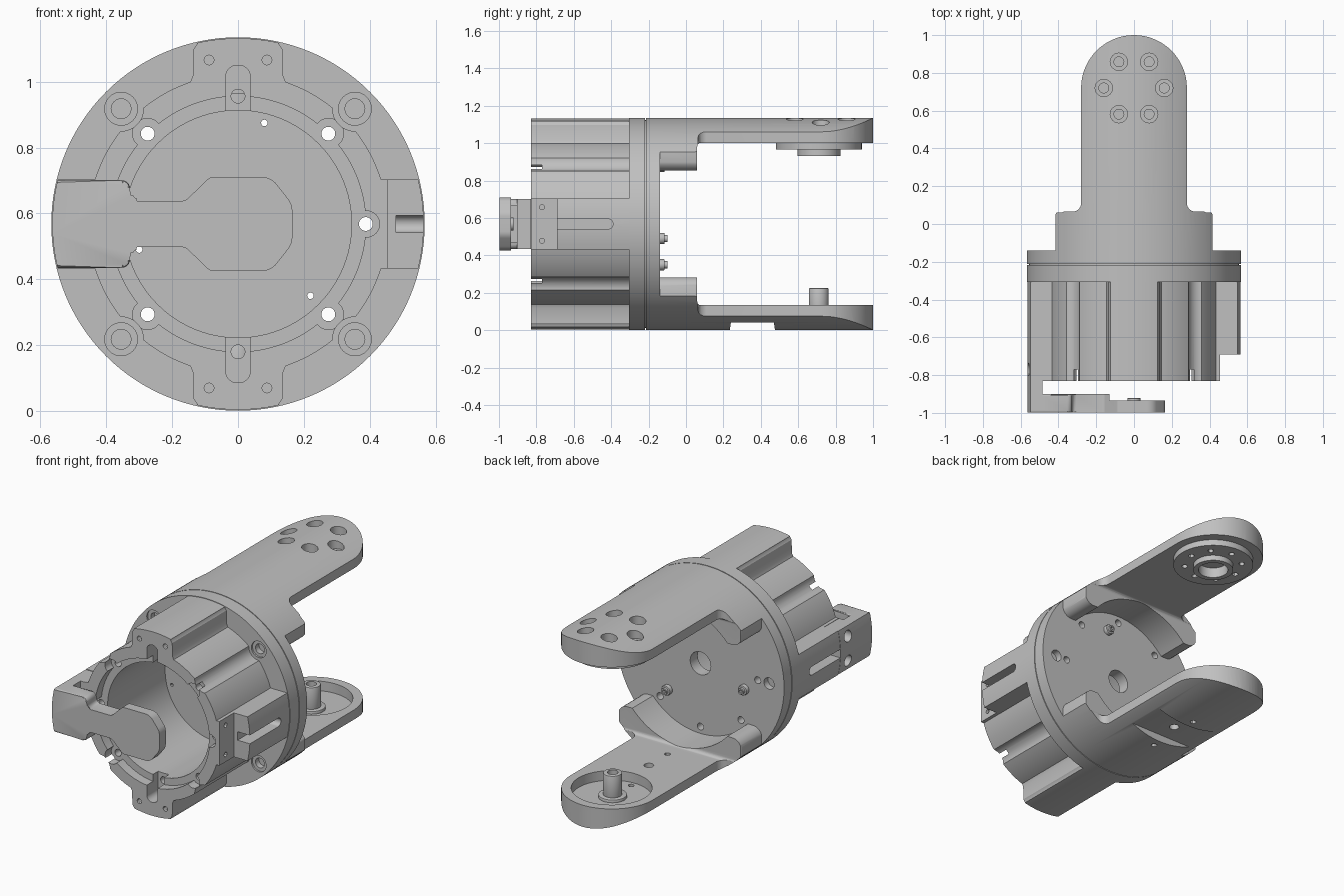
import bpy, bmesh
from math import pi, sin, cos, radians
from mathutils import Vector

cube = bpy.data.objects.get("Cube")
if cube:
    bpy.data.objects.remove(cube)

R, C = 0.567, 0.568          # outer radius and height of the main axis

grey = bpy.data.materials.new("machined grey")
grey.use_nodes = True
grey.diffuse_color = (0.53, 0.53, 0.53, 1)
grey.node_tree.nodes["Principled BSDF"].inputs["Base Color"].default_value = grey.diffuse_color


def circle(a, b, r, n=24):
    return [(a + r * cos(2 * pi * i / n), b + r * sin(2 * pi * i / n)) for i in range(n)]


def rounded(points, steps=6):
    """Outline from (a, b, corner radius) triples."""
    out = []
    for i, (a, b, r) in enumerate(points):
        p = Vector((a, b))
        if r == 0:
            out.append((a, b))
            continue
        u = (Vector(points[i - 1][:2]) - p).normalized()
        v = (Vector(points[(i + 1) % len(points)][:2]) - p).normalized()
        half = u.angle(v) / 2
        mid = p + (u + v).normalized() * (r / sin(half))
        reach = r * cos(half) / sin(half)
        start, end = p + u * reach - mid, p + v * reach - mid
        for k in range(steps + 1):
            out.append(tuple(mid + start.lerp(end, k / steps).normalized() * r))
    return out


def box(a0, a1, b0, b1, r=0.0):
    return rounded([(a0, b0, r), (a1, b0, r), (a1, b1, r), (a0, b1, r)])


def prism(name, loops, axis, lo, hi, bevel=0.0):
    """Extrude outlines along an axis: y takes (x, z), z takes (x, y), x takes (y, z)."""
    place = {"y": lambda a, b, h: (a, h, b), "z": lambda a, b, h: (a, b, h),
             "x": lambda a, b, h: (h, a, b)}[axis]
    bm = bmesh.new()
    for loop in loops:
        rings = [[bm.verts.new(place(a, b, h)) for a, b in loop] for h in (lo, hi)]
        n = len(loop)
        caps = [bm.faces.new(ring) for ring in rings]
        for i in range(n):
            j = (i + 1) % n
            bm.faces.new((rings[0][i], rings[0][j], rings[1][j], rings[1][i]))
        if bevel:
            rim = list({e for f in caps for e in f.edges})
            bmesh.ops.bevel(bm, geom=rim, offset=bevel, segments=2, profile=0.5, affect="EDGES")
    bmesh.ops.recalc_face_normals(bm, faces=bm.faces)
    mesh = bpy.data.meshes.new(name)
    bm.to_mesh(mesh)
    bm.free()
    mesh.materials.append(grey)
    obj = bpy.data.objects.new(name, mesh)
    bpy.context.collection.objects.link(obj)
    return obj


def combine(obj, other, op):
    mod = obj.modifiers.new("bool", "BOOLEAN")
    mod.operation, mod.solver, mod.object = op, "EXACT", other
    bpy.context.view_layer.update()
    mesh = bpy.data.meshes.new_from_object(obj.evaluated_get(bpy.context.evaluated_depsgraph_get()))
    obj.modifiers.clear()
    obj.data = mesh
    bpy.data.objects.remove(other)


def cut(obj, loops, axis, lo, hi):
    combine(obj, prism("cutter", loops, axis, lo, hi), "DIFFERENCE")


def around(r, count, size, start=0.0):
    return [circle(r * cos(start + 2 * pi * i / count), C + r * sin(start + 2 * pi * i / count), size)
            for i in range(count)]


corners = [(x, C + z) for x in (-0.355, 0.355) for z in (-0.35, 0.35)]
screws = [(0.08, 0.875), (0.22, 0.35), (-0.30, 0.49)]
sides = (-1, 1)
bolt_ring = around(0.388, 8, 0.021)

# Motor housing: round shell with four lobes
housing = prism("housing", [circle(0, C, 0.455, 128)], "y", -0.83, -0.28)
half = [(0.12, 0.60), (0.125, 0.545), (0.135, 0.53), (0.137, 0.45), (0.15, 0.42), (0.18, 0.405),
        (0.22, 0.395), (0.22, 0.3)]
for s in sides:
    lobe = [(x, C + s * z) for x, z in half] + [(-x, C + s * z) for x, z in reversed(half)]
    combine(housing, prism("lobe", [lobe], "y", -0.83, -0.28), "UNION")
    pad = box(*sorted((s * 0.4, s * 0.455)), C - 0.135, C + 0.135)
    combine(housing, prism("pad", [pad], "y", -0.83, -0.28), "UNION")
    tab = box(*sorted((s * 0.4, s * 0.6)), C - 0.135, C + 0.135, 0.02)
    combine(housing, prism("side_tab", [tab], "y", -0.69, -0.28), "UNION")
combine(housing, prism("limit", [circle(0, C, R - 0.003, 128)], "y", -1, 0), "INTERSECT")
cut(housing, [circle(x, z, 0.068, 32) for x, z in corners], "y", -1, -0.2)

# Housing bore, front recess, slots and holes
cut(housing, [circle(0, C, 0.345, 96)], "y", -1, -0.2)
cut(housing, [circle(0, C, 0.388, 96)], "y", -1, -0.77)
cut(housing, around(0.39, 4, 0.045, pi / 4), "y", -1, -0.77)
cut(housing, [circle(s * 0.39, C, 0.04) for s in sides], "y", -1, -0.77)
for s in sides:
    cut(housing, [box(-0.037, 0.037, *sorted((C + s * 0.3, C + s * 0.482)), 0.034)], "y", -1, -0.72)
cut(housing, bolt_ring, "y", -1, 0)
cut(housing, [circle(x, C + s * 0.498, 0.015, 12) for x in (-0.088, 0.088) for s in sides], "y", -1, -0.78)
for s in sides:
    lo, hi = sorted((s * 0.48, s * 0.7))
    cut(housing, [box(-0.8, -0.39, C - 0.026, C + 0.026, 0.025)], "x", lo, hi)
cut(housing, [circle(-0.77, C + s * 0.09, 0.014, 12) for s in sides], "x", 0.42, 0.6)

# Mounting flange with counterbored corner screws, and rear disc
flange = prism("mounting_flange", [circle(0, C, R, 128)], "y", -0.306, -0.218, 0.006)
cut(flange, [circle(x, z, 0.05, 32) for x, z in corners], "y", -0.5, -0.295)
cut(flange, [circle(x, z, 0.03) for x, z in corners], "y", -0.5, -0.26)
cut(flange, [circle(0, C, 0.345, 96)], "y", -0.5, -0.1)
cut(flange, bolt_ring, "y", -0.5, 0)
groove = prism("flange_groove", [circle(0, C, R - 0.012, 128)], "y", -0.225, -0.205)
cut(groove, [circle(0, C, 0.345, 96)], "y", -0.5, -0.1)
cut(groove, bolt_ring, "y", -0.5, 0)

disc = prism("rear_disc", [circle(0, C, R, 128)], "y", -0.213, -0.14, 0.006)
cut(disc, [circle(0, C, 0.07, 32)], "y", -0.5, 0)
cut(disc, bolt_ring, "y", -0.5, 0)
cut(disc, [circle(s * 0.465, C, 0.035) for s in sides], "y", -0.18, 0)
cut(disc, [circle(x, z, 0.01, 12) for x, z in screws], "y", -0.5, 0)

# Small hollow rear screws
heads = prism("rear_screws", [circle(x, z, 0.03, 20) for x, z in screws], "y", -0.16, -0.115, 0.004)
tips = prism("rear_screw_tips", [circle(x, z, 0.019, 16) for x, z in screws], "y", -0.13, -0.1)
for part in (heads, tips):
    cut(part, [circle(x, z, 0.01, 12) for x, z in screws], "y", -0.5, 0)


def fork_arm(name):
    """Upper arm: curved foot on the disc and a round-ended plate."""
    right = rounded([(0.415, -0.141, 0), (0.415, 0.065, 0.015), (0.28, 0.065, 0.045), (0.28, 0.72, 0)])
    tip = [(0.28 * cos(pi * i / 32), 0.72 + 0.28 * sin(pi * i / 32)) for i in range(1, 32)]
    left = [(-x, y) for x, y in reversed(right)]
    arm = prism(name, [right + tip + left], "z", 0.8, 1.3)
    combine(arm, prism("limit", [circle(0, C, R, 128)], "y", -0.5, 1.5), "INTERSECT")
    combine(arm, prism("limit", [box(-0.417, 0.417, 0.853, 1.4, 0.06)], "y", -0.5, 1.5), "INTERSECT")
    cut(arm, [circle(0, C, 0.43, 96)], "y", -0.5, 1.5)
    cut(arm, [box(0.06, 1.5, 0.5, 1.002, 0.02)], "x", -1, 1)
    return arm


# Upper arm with pivot hub and six counterbored screw holes
upper = fork_arm("upper_arm")
bolts = [(0.16 * cos(pi * i / 3), 0.72 + 0.16 * sin(pi * i / 3)) for i in range(6)]
hub = prism("pivot_hub", [circle(0, 0.71, 0.23, 64)], "z", 0.965, 1.006, 0.004)
collar = prism("hub_collar", [circle(0, 0.71, 0.115, 48)], "z", 0.932, 0.97, 0.004)
cut(hub, [circle(0, 0.71, 0.085, 32)], "z", 0.9, 0.995)
cut(collar, [circle(0, 0.71, 0.085, 32)], "z", 0.9, 1.1)
cut(hub, [circle(0.165 * cos(pi * i / 4), 0.71 + 0.165 * sin(pi * i / 4), 0.017, 12) for i in range(8)],
    "z", 0.9, 0.985)
cut(upper, [circle(x, y, 0.046) for x, y in bolts], "z", 1.07, 1.3)
cut(upper, [circle(x, y, 0.026) for x, y in bolts], "z", 1.03, 1.3)

# Lower arm: mirrored, with a round pocket, underside notch and pivot pin
lower = fork_arm("lower_arm")
for v in lower.data.vertices:
    v.co.z = 2 * C - v.co.z
lower.data.flip_normals()
cut(lower, [circle(0, 0.72, 0.225, 64)], "z", 0.075, 0.5)
cut(lower, [rounded([(0.22, -0.1, 0), (0.49, -0.1, 0), (0.47, 0.042, 0), (0.24, 0.042, 0)])], "x", -1, 1)
cut(lower, [circle(0, 0.36, 0.028)], "z", -0.1, 0.5)
cut(lower, [circle(0, y, 0.017, 12) for y in (0.18, 0.53)], "z", -0.1, 0.5)
pin = prism("pivot_pin", [circle(0, 0.71, 0.053, 32)], "z", 0.06, 0.225, 0.005)
cut(pin, [circle(0, 0.71, 0.03)], "z", 0.12, 0.4)
prism("pin_base", [circle(0, 0.71, 0.08, 32)], "z", 0.06, 0.092, 0.004)

# Front bracket: side post, neck and rounded head
zs = (C - 0.133, C + 0.133)
bracket = prism("front_bracket", [rounded([
    (-0.6, zs[0], 0), (-0.33, zs[0], 0.025), (-0.325, C - 0.07, 0.02), (-0.16, C - 0.07, 0.03),
    (-0.085, C - 0.143, 0.03), (0.1, C - 0.143, 0.06), (0.165, C - 0.06, 0.06), (0.165, C + 0.06, 0.06),
    (0.1, C + 0.143, 0.06), (-0.085, C + 0.143, 0.03), (-0.16, C + 0.07, 0.03), (-0.325, C + 0.07, 0.02),
    (-0.33, zs[1], 0.025), (-0.6, zs[1], 0)])], "y", -0.997, -0.9, 0.008)
cut(bracket, [box(-0.13, 0.4, 0.3, 0.8)], "y", -0.935, -0.8)
post = [(-0.6, -0.985), (-0.485, -0.985), (-0.485, -0.832), (-0.445, -0.832), (-0.445, -0.692), (-0.6, -0.692)]
combine(bracket, prism("post", [post], "z", *zs), "UNION")
combine(bracket, prism("limit", [circle(0, C, R - 0.003, 128)], "y", -1.5, 0), "INTERSECT")
cut(bracket, [circle(-0.77, C + s * 0.075, 0.034) for s in sides], "x", -0.7, -0.5)
prism("bracket_button", [circle(0, C, 0.035)], "y", -0.94, -0.922, 0.003)

# Smooth round surfaces, keep machined edges crisp
bpy.ops.object.select_all(action="DESELECT")
for obj in bpy.context.collection.objects:
    if obj.type == "MESH" and grey.name in obj.data.materials:
        obj.select_set(True)
        bpy.context.view_layer.objects.active = obj
bpy.ops.object.shade_smooth_by_angle(angle=radians(30))
